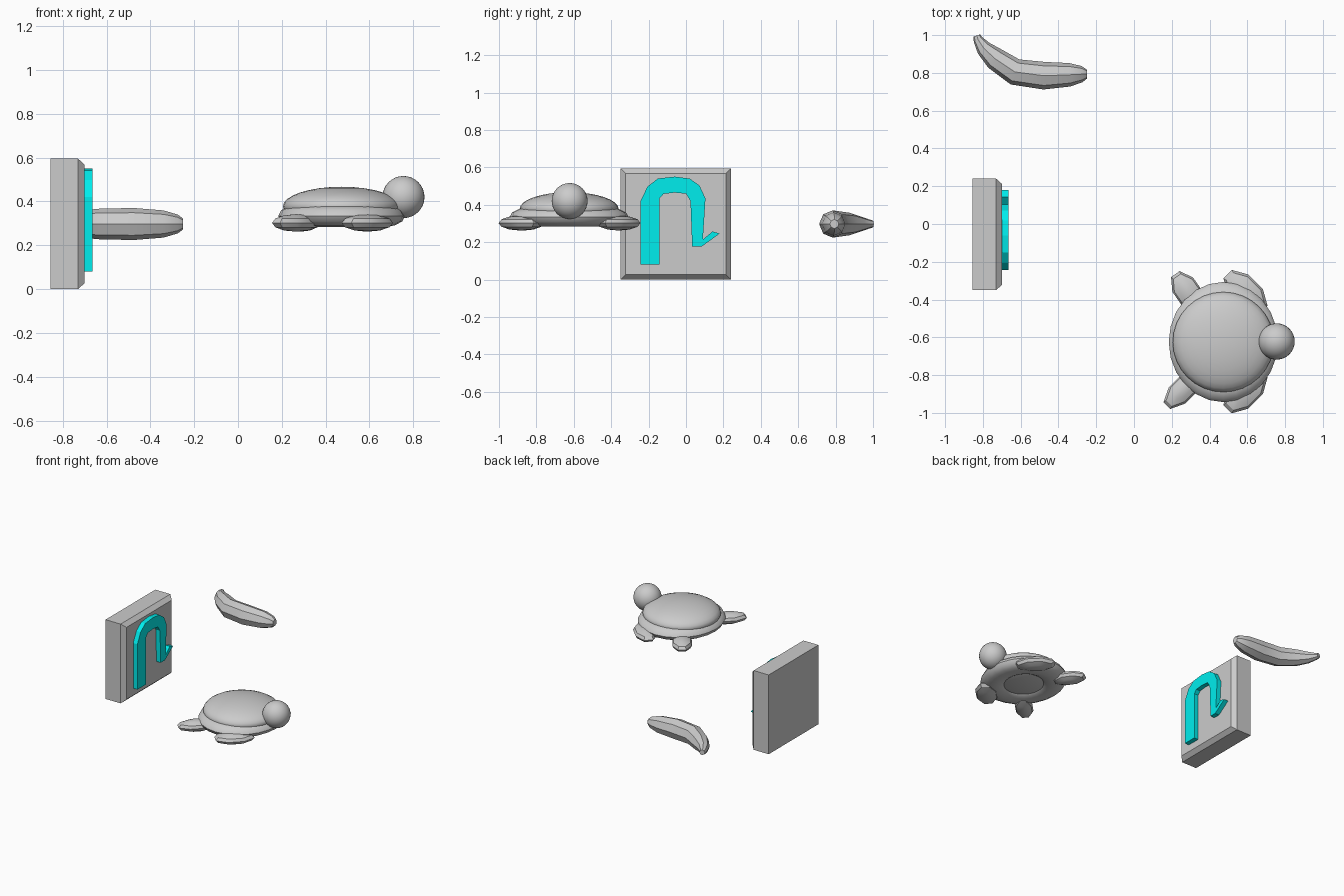
import bpy, bmesh, math
from mathutils import Vector, Matrix

if "Cube" in bpy.data.objects:
    bpy.data.objects.remove(bpy.data.objects["Cube"])


def finish(bm, name, smooth=None):
    bmesh.ops.recalc_face_normals(bm, faces=bm.faces[:])
    mesh = bpy.data.meshes.new(name)
    bm.to_mesh(mesh)
    bm.free()
    ob = bpy.data.objects.new(name, mesh)
    bpy.context.collection.objects.link(ob)
    if smooth:
        bpy.ops.object.select_all(action='DESELECT')
        ob.select_set(True)
        bpy.context.view_layer.objects.active = ob
        bpy.ops.object.shade_smooth_by_angle(angle=math.radians(smooth))
    return ob


def loft(bm, rings):
    """Skin a list of equal point rings and cap both ends."""
    rows = [[bm.verts.new(p) for p in ring] for ring in rings]
    n = len(rows[0])
    for a, b in zip(rows, rows[1:]):
        for i in range(n):
            j = (i + 1) % n
            bm.faces.new((a[i], a[j], b[j], b[i]))
    bm.faces.new(rows[0][::-1])
    bm.faces.new(rows[-1])


def ellipsoid(name, loc, size, turn=0, segs=32, rings=16, offset=0, smooth=40):
    bm = bmesh.new()
    m = (Matrix.Translation(loc) @ Matrix.Rotation(math.radians(turn), 4, 'Z')
         @ Matrix.Diagonal((*size, 1)) @ Matrix.Rotation(offset, 4, 'Z'))
    bmesh.ops.create_uvsphere(bm, u_segments=segs, v_segments=rings, radius=1, matrix=m)
    return finish(bm, name, smooth)


# Plaque: square slab with a chamfered front face
def square(x, inset):
    y0, y1, z0, z1 = -0.35 + inset, 0.24 - inset, inset, 0.595 - inset
    return [(x, y0, z0), (x, y1, z0), (x, y1, z1), (x, y0, z1)]


bm = bmesh.new()
loft(bm, [square(-0.855, 0), square(-0.73, 0), square(-0.70, 0.027)])
finish(bm, "plaque")

# Raised hooked arrow, outline in (y, z)
outline = [(-0.243, 0.08), (-0.142, 0.08), (-0.142, 0.433), (-0.12, 0.458),
           (-0.061, 0.465), (0.0, 0.459), (0.024, 0.42), (0.033, 0.176),
           (0.083, 0.176), (0.18, 0.246), (0.142, 0.257), (0.09, 0.214),
           (0.104, 0.433), (0.072, 0.503), (0.019, 0.54), (-0.06, 0.55),
           (-0.15, 0.54), (-0.206, 0.497), (-0.243, 0.42)]
bm = bmesh.new()
loft(bm, [[(x, y, z) for y, z in outline] for x in (-0.70, -0.665)])
arrow = finish(bm, "curved_arrow")
cyan = bpy.data.materials.new("cyan")
cyan.diffuse_color = (0.0, 0.85, 0.85, 1)
cyan.use_nodes = True
cyan.node_tree.nodes["Principled BSDF"].inputs["Base Color"].default_value = cyan.diffuse_color
arrow.data.materials.append(cyan)

# Banana: eight-sided bent tube, stations are (x, y, radius)
stations = [(-0.833, 0.998, 0.019), (-0.825, 0.975, 0.026), (-0.795, 0.93, 0.042),
            (-0.735, 0.875, 0.060), (-0.63, 0.805, 0.070), (-0.475, 0.785, 0.073),
            (-0.34, 0.79, 0.062), (-0.275, 0.793, 0.043), (-0.25, 0.793, 0.024)]
pts = [Vector((x, y, 0.297)) for x, y, r in stations]
rings = []
for i, (x, y, r) in enumerate(stations):
    d = (pts[min(i + 1, len(pts) - 1)] - pts[max(i - 1, 0)]).normalized()
    side = Vector((-d.y, d.x, 0))
    rings.append([pts[i] + r * (side * math.cos(a) + Vector((0, 0, 1)) * math.sin(a))
                  for a in (k * math.pi / 4 for k in range(8))])
bm = bmesh.new()
loft(bm, rings)
finish(bm, "banana", 30)

# Turtle shell dome and head
ellipsoid("shell_dome", (0.473, -0.625, 0.377), (0.268, 0.265, 0.090))
ellipsoid("head", (0.755, -0.622, 0.42), (0.096, 0.096, 0.096))

# Shell rim: squashed ring with an open hole below
bm = bmesh.new()
N, M = 24, 12
rows = []
for i in range(N):
    a = 2 * math.pi * i / N
    row = []
    for j in range(M):
        b = 2 * math.pi * j / M
        r = 0.197 + 0.092 * math.cos(b)
        row.append(bm.verts.new((0.473 + r * math.cos(a), -0.625 + 1.1 * r * math.sin(a),
                                 0.334 + 0.05 * math.sin(b))))
    rows.append(row)
for i in range(N):
    a, b = rows[i], rows[(i + 1) % N]
    for j in range(M):
        k = (j + 1) % M
        bm.faces.new((a[j], b[j], b[k], a[k]))
finish(bm, "shell_rim", 40)

# Four low-poly flippers: (name, x, y, half length, half width, turn)
for name, x, y, length, width, turn in (
        ("front_left_flipper", 0.59, -0.36, 0.145, 0.082, -45),
        ("front_right_flipper", 0.59, -0.885, 0.145, 0.082, 45),
        ("back_left_flipper", 0.285, -0.36, 0.125, 0.072, -55),
        ("back_right_flipper", 0.265, -0.87, 0.14, 0.066, 45)):
    ellipsoid(name, (x, y, 0.302), (length, width, 0.04), turn,
              segs=8, rings=6, offset=math.pi / 8, smooth=30)
